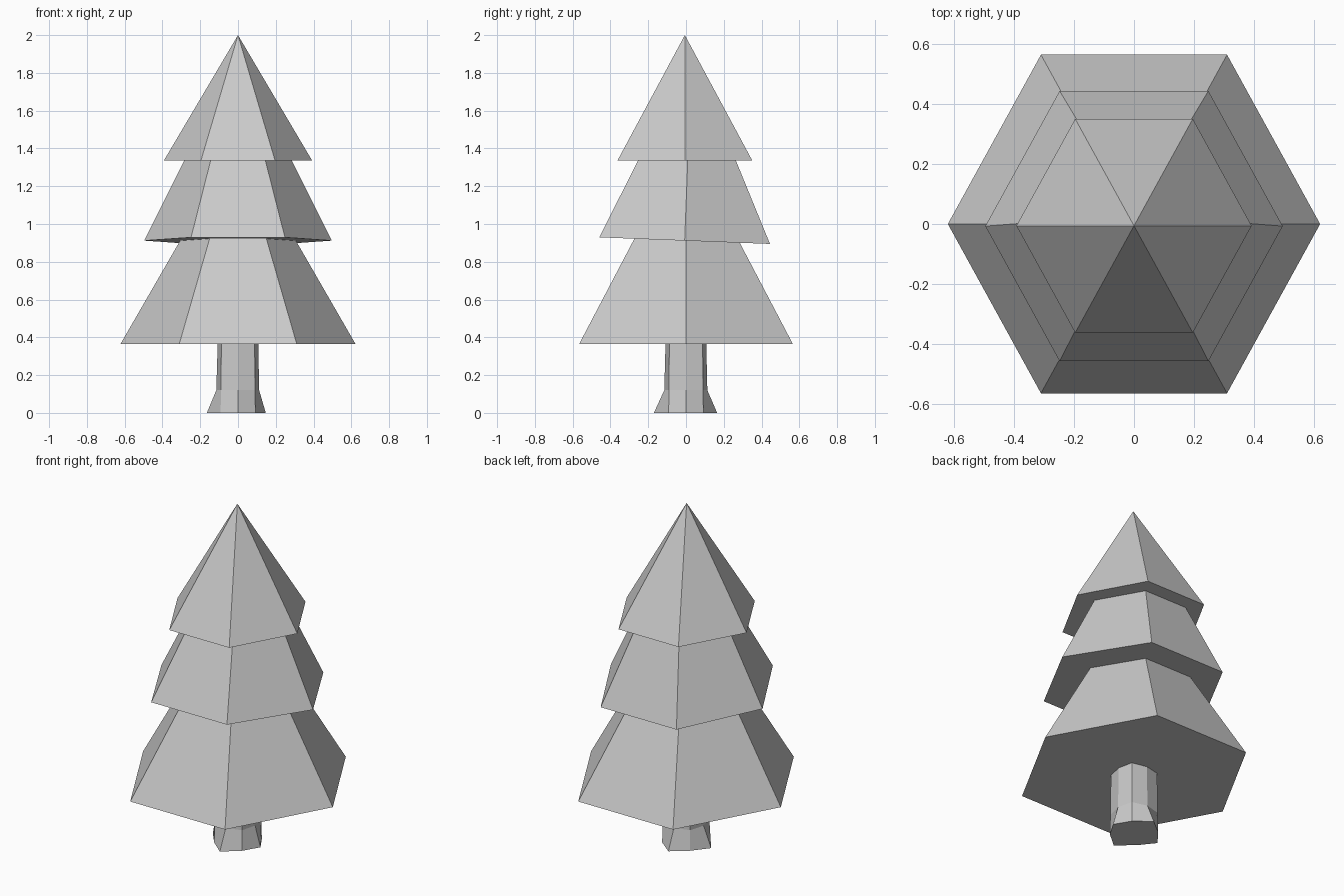
import bpy
import bmesh
from math import cos, sin, tau, radians

cube = bpy.data.objects.get("Cube")
if cube:
    bpy.data.objects.remove(cube, do_unlink=True)

# One plain grey for the whole tree
GREY = (0.59, 0.59, 0.59, 1.0)
grey = bpy.data.materials.new("plain_grey")
grey.use_nodes = True
grey.diffuse_color = GREY
grey.node_tree.nodes["Principled BSDF"].inputs["Base Color"].default_value = GREY


def loft(name, rings, apex=None):
    """Join rings of points with flat faces and close both ends."""
    bm = bmesh.new()
    rows = [[bm.verts.new(p) for p in ring] for ring in rings]
    n = len(rows[0])
    for low, high in zip(rows, rows[1:]):
        for i in range(n):
            j = (i + 1) % n
            bm.faces.new((low[i], low[j], high[j], high[i]))
    bm.faces.new(rows[0][::-1])
    if apex:
        tip = bm.verts.new(apex)
        for i in range(n):
            bm.faces.new((rows[-1][i], rows[-1][(i + 1) % n], tip))
    else:
        bm.faces.new(rows[-1])
    bmesh.ops.recalc_face_normals(bm, faces=bm.faces)
    mesh = bpy.data.meshes.new(name)
    bm.to_mesh(mesh)
    bm.free()
    mesh.materials.append(grey)
    obj = bpy.data.objects.new(name, mesh)
    bpy.context.collection.objects.link(obj)
    return obj


def hexagon(radius, z):
    """Hexagon with corners on the x axis, slightly stretched in y."""
    return [(radius * cos(tau * i / 6), 1.05 * radius * sin(tau * i / 6), z)
            for i in range(6)]


def trunk_ring(z, right, front, left, back, corner):
    """Octagon given by its four axis points and its diagonal corners."""
    c = corner
    return [(left, 0, z), (c, c, z), (0, back, z), (-c, c, z),
            (-right, 0, z), (-c, -c, z), (0, -front, z), (c, -c, z)]


# Trunk with flared foot
loft("trunk", [
    trunk_ring(0, 0.165, 0.17, 0.147, 0.165, 0.092),
    trunk_ring(0.12, 0.115, 0.115, 0.112, 0.113, 0.09),
    trunk_ring(0.38, 0.107, 0.108, 0.107, 0.107, 0.088),
])

# Foliage tiers, the middle one leaning slightly back
loft("lower_foliage", [hexagon(0.622, 0.365), hexagon(0.27, 0.975)])

middle = loft("middle_foliage", [hexagon(0.497, 0), hexagon(0.262, 0.47)])
middle.location = (0, -0.007, 0.912)
middle.rotation_euler.x = radians(-2.2)

top = loft("top_foliage", [hexagon(0.393, 1.335)], apex=(0, 0, 2))
top.location.y = -0.006
